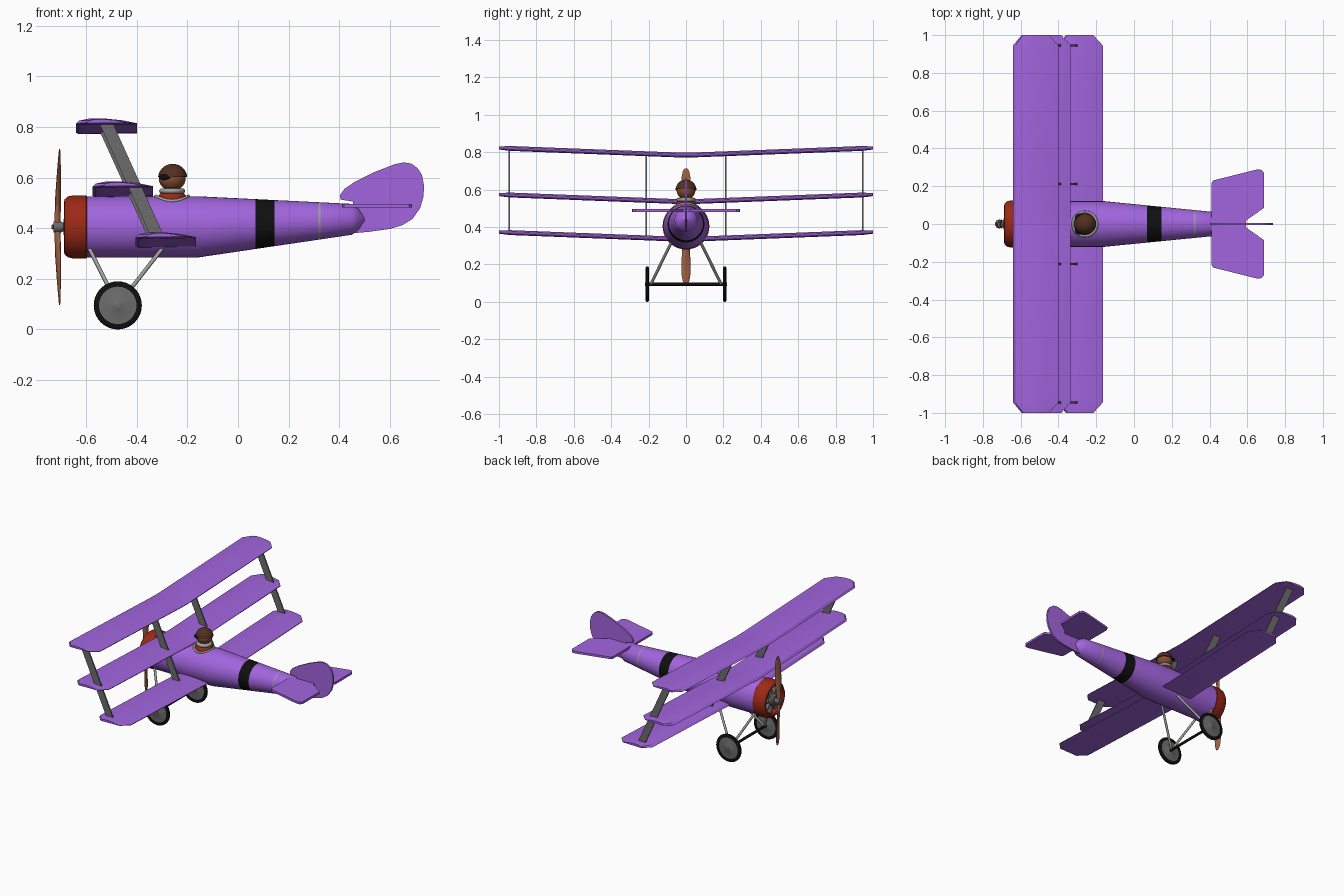
import bpy, bmesh, math
from mathutils import Vector, Matrix

if "Cube" in bpy.data.objects:
    bpy.data.objects.remove(bpy.data.objects["Cube"])


def material(name, rgb):
    m = bpy.data.materials.new(name)
    m.diffuse_color = (*rgb, 1)
    m.use_nodes = True
    m.node_tree.nodes["Principled BSDF"].inputs["Base Color"].default_value = m.diffuse_color
    return m


PURPLE = material("purple", (0.36, 0.13, 0.73))
RED = material("red", (0.33, 0.022, 0.008))
BLACK = material("black", (0.005, 0.005, 0.005))
GREY = material("grey", (0.15, 0.15, 0.15))
PALE = material("pale grey", (0.34, 0.35, 0.32))
DARK = material("dark grey", (0.04, 0.04, 0.045))
WOOD = material("wood", (0.36, 0.125, 0.06))
LEATHER = material("dark leather", (0.085, 0.028, 0.015))
SKIN = material("skin brown", (0.24, 0.075, 0.035))


def finish(name, bm, mats, angle=35):
    """Turn a bmesh into a named, shaded object."""
    bmesh.ops.recalc_face_normals(bm, faces=bm.faces)
    me = bpy.data.meshes.new(name)
    bm.to_mesh(me)
    bm.free()
    ob = bpy.data.objects.new(name, me)
    bpy.context.collection.objects.link(ob)
    for m in mats:
        me.materials.append(m)
    bpy.ops.object.select_all(action='DESELECT')
    ob.select_set(True)
    bpy.context.view_layer.objects.active = ob
    bpy.ops.object.shade_smooth_by_angle(angle=math.radians(angle))
    return ob


def loft(name, rings, mats, rule=None, closed=False, angle=35):
    """Skin closed rings of points; cap the ends or close the loop."""
    bm = bmesh.new()
    vs = [[bm.verts.new(p) for p in r] for r in rings]
    n = len(rings[0])
    pairs = list(zip(vs, vs[1:])) + ([(vs[-1], vs[0])] if closed else [])
    for a, b in pairs:
        for i in range(n):
            bm.faces.new((a[i], a[(i + 1) % n], b[(i + 1) % n], b[i]))
    if not closed:
        bm.faces.new(vs[0])
        bm.faces.new(vs[-1])
    if rule:
        for f in bm.faces:
            f.material_index = rule(f.calc_center_median())
    return finish(name, bm, mats, angle)


def lathe(name, profile, origin, axis, mats, closed=False, n=32, angle=35):
    """Revolve (along, radius) pairs about an axis through origin."""
    q = Vector(axis).to_track_quat('Z', 'Y')
    rings = [[Vector(origin) + q @ Vector((r * math.cos(k * math.tau / n), r * math.sin(k * math.tau / n), t))
              for k in range(n)] for t, r in profile]
    return loft(name, rings, mats, closed=closed, angle=angle)


def rod(name, a, b, r, mat, n=12):
    d = Vector(b) - Vector(a)
    return lathe(name, [(0, r), (d.length, r)], a, d, [mat], n=n)


def plate(name, outline, direction, mat):
    """Extrude a 3D outline symmetrically along a thickness vector."""
    d = Vector(direction) / 2
    return loft(name, [[Vector(p) - d for p in outline], [Vector(p) + d for p in outline]], [mat])


def ball(name, loc, scale, mat, keep=None):
    bm = bmesh.new()
    bmesh.ops.create_uvsphere(bm, u_segments=24, v_segments=16, radius=1)
    if keep is not None:
        bmesh.ops.bisect_plane(bm, geom=bm.verts[:] + bm.edges[:] + bm.faces[:], plane_co=(0, 0, keep),
                               plane_no=(0, 0, -1), clear_outer=True)
        bmesh.ops.holes_fill(bm, edges=[e for e in bm.edges if e.is_boundary], sides=0)
    bm.transform(Matrix.Translation(loc) @ Matrix.Diagonal((*scale, 1)))
    return finish(name, bm, [mat])


# Fuselage: round body tapering to a cone tail, painted with a band and a thin line
def body(x):
    t = max(0, (x + 0.16) / 0.61)
    return 0.405 + 0.03 * t, 0.121 - 0.06 * t


rings = []
for x in (-0.61, -0.16, 0.07, 0.145, 0.318, 0.325, 0.45, 0.475, 0.50):
    z, r = body(min(x, 0.45))
    r *= {0.475: 0.7, 0.50: 0.12}.get(x, 1)
    rings.append([(x, r * math.cos(k * math.tau / 40), z + r * math.sin(k * math.tau / 40)) for k in range(40)])
loft("fuselage", rings, [PURPLE, BLACK, PALE],
     lambda c: 1 if 0.07 < c.x < 0.145 else 2 if 0.318 < c.x < 0.325 else 0)

# Cowl, rotary engine and propeller hub
NOSE = (0, 0, 0.405)
lathe("cowl", [(-0.595, 0.118), (-0.6, 0.125), (-0.65, 0.125), (-0.672, 0.12), (-0.685, 0.109), (-0.687, 0.1),
               (-0.68, 0.092), (-0.62, 0.09), (-0.6, 0.09)], NOSE, (1, 0, 0), [RED], closed=True, n=40)
lathe("engine_plate", [(-0.635, 0.095), (-0.61, 0.095)], NOSE, (1, 0, 0), [DARK])
lathe("crankcase", [(-0.69, 0.03), (-0.68, 0.04), (-0.62, 0.04)], NOSE, (1, 0, 0), [GREY])
for k in range(9):
    a = k * math.tau / 9
    d = Vector((0, math.cos(a), math.sin(a)))
    c = Vector((-0.655, 0, 0.405))
    rod("engine_cylinder", c + d * 0.03, c + d * 0.088, 0.014, GREY)
lathe("propeller_hub", [(-0.737, 0.008), (-0.73, 0.01), (-0.728, 0.022), (-0.70, 0.022), (-0.68, 0.012)],
      NOSE, (1, 0, 0), [GREY], n=20)

# Propeller: two twisted blades
for s in (1, -1):
    rings = []
    for t, w, th, pitch in ((0, 0.022, 0.013, 35), (0.05, 0.03, 0.011, 32), (0.12, 0.044, 0.008, 25),
                            (0.2, 0.052, 0.005, 16), (0.26, 0.048, 0.004, 10), (0.295, 0.034, 0.003, 6),
                            (0.308, 0.016, 0.002, 4)):
        p = math.radians(pitch)
        ring = []
        for k in range(12):
            a = k * math.tau / 12
            u, v = w / 2 * math.cos(a), th * math.sin(a)
            ring.append((-0.714 + 0.03 * t + u * math.sin(p) + v * math.cos(p),
                         s * (u * math.cos(p) - v * math.sin(p)), 0.405 + s * t))
        rings.append(ring)
    loft("propeller_blade", rings, [WOOD])

# Three cambered wings with slight dihedral and clipped tips
AIRFOIL = ((0, 0.005), (0.05, 0.017), (0.2, 0.025), (0.45, 0.026), (0.75, 0.019), (1, 0.007),
           (1, 0.003), (0.6, 0.002), (0.2, 0), (0.04, 0))
for name, x0, z0 in (("top_wing", -0.64, 0.772), ("middle_wing", -0.575, 0.523), ("bottom_wing", -0.405, 0.322)):
    rings = []
    for y in (-1, -0.985, -0.945, -0.06, 0, 0.06, 0.945, 0.985, 1):
        tip = max(0, (abs(y) - 0.945) / 0.055)
        lead, chord = x0 + 0.045 * tip, 0.24 - 0.095 * tip
        rise = 0.039 * max(0, abs(y) - 0.03)
        rings.append([(lead + u * chord, y, z0 + rise + 0.005 * tip + v * (1 - 0.4 * tip)) for u, v in AIRFOIL])
    loft(name, rings, [PURPLE], angle=30)

# Slanted flat wing struts
for y in (-0.945, -0.212, 0.212, 0.945):
    rise = 0.039 * abs(y)
    zb, zt = 0.335 + rise, 0.782 + rise
    plate("wing_strut", [(-0.347, y, zb), (-0.294, y, zb), (-0.496, y, zt), (-0.55, y, zt)], (0, 0.009, 0), GREY)

# Rudder and tailplane
RUDDER = ((0.455, 0.38), (0.52, 0.386), (0.60, 0.397), (0.65, 0.412), (0.69, 0.437), (0.72, 0.48), (0.733, 0.525),
          (0.735, 0.57), (0.727, 0.61), (0.71, 0.637), (0.685, 0.655), (0.655, 0.66), (0.62, 0.653), (0.54, 0.622),
          (0.46, 0.582), (0.42, 0.555), (0.403, 0.53), (0.405, 0.513), (0.455, 0.505))
plate("rudder", [(x, 0, z) for x, z in RUDDER], (0, 0.013, 0), PURPLE)
TAIL = ((0.41, 0), (0.41, 0.215), (0.418, 0.23), (0.65, 0.288), (0.675, 0.287), (0.688, 0.27), (0.688, 0.085),
        (0.595, 0.02), (0.59, 0))
for s in (1, -1):
    plate("tailplane", [(x, s * y, 0.489) for x, y in TAIL], (0, 0, 0.015), PURPLE)

# Landing gear
for s in (1, -1):
    hub = (-0.475, s * 0.207, 0.095)
    lathe("tyre", [(-0.009, 0.074), (-0.009, 0.088), (-0.005, 0.094), (0, 0.095), (0.005, 0.094), (0.009, 0.088),
                   (0.009, 0.074)], hub, (0, 1, 0), [BLACK], closed=True, n=40)
    lathe("wheel_disc", [(-0.009, 0.009), (-0.007, 0.012), (-0.005, 0.076), (0.005, 0.076), (0.007, 0.012),
                         (0.009, 0.009)], hub, (0, 1, 0), [GREY])
    rod("hub_cap", (-0.475, s * 0.2, 0.095), (-0.475, s * 0.218, 0.095), 0.009, GREY)
    foot = (-0.475, s * 0.188, 0.095)
    rod("front_leg", foot, (-0.59, s * 0.075, 0.325), 0.008, PALE)
    rod("rear_leg", foot, (-0.295, s * 0.075, 0.325), 0.008, PALE)
rod("axle", (-0.475, -0.205, 0.095), (-0.475, 0.205, 0.095), 0.009, BLACK)

# Cockpit rim following the curved deck
rings = []
for k in range(36):
    a = k * math.tau / 36
    out = Vector((math.cos(a), math.sin(a), 0))
    p = out * 0.064
    p += Vector((-0.26, 0, 0.405 + math.sqrt(0.121 ** 2 - p.y ** 2)))
    rings.append([p + (out * math.cos(b) + Vector((0, 0, 1)) * math.sin(b)) * 0.007
                  for b in (j * math.tau / 8 for j in range(8))])
loft("cockpit_rim", rings, [PALE], closed=True, angle=60)

# Pilot
lathe("jacket", [(0.47, 0.058), (0.525, 0.056), (0.54, 0.045), (0.55, 0.025)], (-0.26, 0, 0), (0, 0, 1), [RED])
lathe("scarf", [(0.536, 0.03), (0.538, 0.047), (0.547, 0.052), (0.556, 0.047), (0.558, 0.03)],
      (-0.26, 0, 0), (0, 0, 1), [PALE], angle=60)
ball("head", (-0.26, 0, 0.597), (0.053, 0.05, 0.05), SKIN)
ball("helmet", (-0.258, 0, 0.597), (0.058, 0.056, 0.057), LEATHER, keep=0.1)
for s in (1, -1):
    ball("goggle", (-0.286, s * 0.032, 0.602), (0.027, 0.024, 0.012), BLACK)
